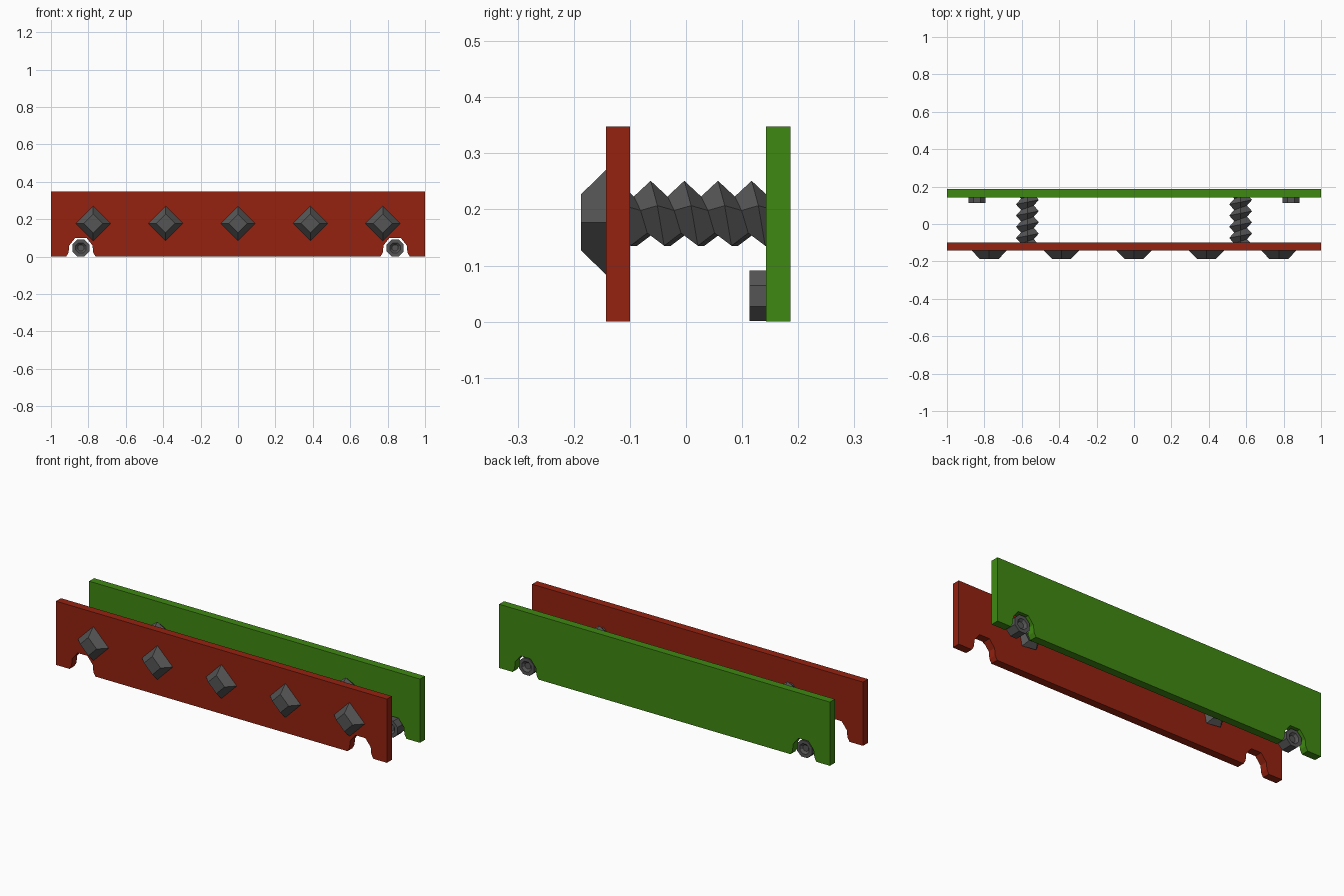
import bpy, bmesh, math
from mathutils import Vector

if "Cube" in bpy.data.objects:
    bpy.data.objects.remove(bpy.data.objects["Cube"])


def material(name, rgb):
    m = bpy.data.materials.new(name)
    m.diffuse_color = (*rgb, 1)
    m.use_nodes = True
    m.node_tree.nodes["Principled BSDF"].inputs["Base Color"].default_value = m.diffuse_color
    return m


RED = material("red", (0.30, 0.016, 0.005))
GREEN = material("green", (0.05, 0.25, 0.006))
METAL = material("dark metal", (0.09, 0.09, 0.09))


def finish(bm, name, mat):
    bmesh.ops.recalc_face_normals(bm, faces=bm.faces)
    me = bpy.data.meshes.new(name)
    bm.to_mesh(me)
    bm.free()
    me.materials.append(mat)
    ob = bpy.data.objects.new(name, me)
    bpy.context.collection.objects.link(ob)
    return ob


def loft(name, rings, mat):
    """Bridge a list of closed rings and cap both ends."""
    bm = bmesh.new()
    vs = [[bm.verts.new(p) for p in r] for r in rings]
    n = len(vs[0])
    for a, b in zip(vs, vs[1:]):
        for i in range(n):
            bm.faces.new((a[i], a[(i + 1) % n], b[(i + 1) % n], b[i]))
    bm.faces.new(vs[0])
    bm.faces.new(vs[-1])
    return finish(bm, name, mat)


def ring(x, y, z, r, n, turn=0.0):
    return [(x + r * math.cos(turn + math.tau * i / n), y,
             z + r * math.sin(turn + math.tau * i / n)) for i in range(n)]


# Side plates with an arch near each bottom corner
WX, WZ = 0.84, 0.046
arch = [(-0.078, 0), (-0.066, 0.022), (-0.062, 0.06), (-0.03, 0.1),
        (0.03, 0.1), (0.062, 0.06), (0.066, 0.022), (0.078, 0)]
outline = [(-1, 0)] + [(s * WX + x, z) for s in (-1, 1) for x, z in arch]
outline += [(1, 0), (1, 0.348), (-1, 0.348)]
for name, y0, y1, mat in (("front_plate", -0.143, -0.1, RED),
                          ("back_plate", 0.143, 0.186, GREEN)):
    loft(name, [[(x, y, z) for x, z in outline] for y in (y0, y1)], mat)

# Diamond studs along the front
for i in range(-2, 3):
    x = i * 0.387
    loft("stud", [ring(x, -0.142, 0.177, 0.094, 4), ring(x, -0.187, 0.177, 0.05, 4)], METAL)

# Octagonal rollers in the back arches, with dished ends
for s in (-1, 1):
    prof = [(0.125, 0.018), (0.113, 0.03), (0.113, 0.049),
            (0.178, 0.049), (0.178, 0.03), (0.166, 0.018)]
    loft("roller", [ring(s * WX, y, WZ, r, 8, math.pi / 8) for y, r in prof], METAL)


# Five-sided threaded rods joining the plates
def rod(cx, cz=0.187, pitch=0.06, sides=5):
    bm = bmesh.new()
    count = 16
    cols = []
    for k in range(sides):
        a = math.tau * k / sides
        col = []
        for j in range(count + 1):
            r = 0.064 if j % 2 == 0 else 0.036
            y = -0.243 + pitch * (j / 2 + k / sides)
            col.append(bm.verts.new((cx + r * math.sin(a), y, cz + r * math.cos(a))))
        cols.append(col)
    for k in range(sides):
        shift = 2 if k == sides - 1 else 0  # seam climbs one full pitch
        a, b = cols[k], cols[(k + 1) % sides]
        for j in range(count - shift):
            bm.faces.new((a[j], a[j + 1], b[j + 1 + shift], b[j + shift]))
    # trim the ends inside the plates
    for y, d in ((-0.115, -1), (0.16, 1)):
        bmesh.ops.bisect_plane(bm, geom=bm.verts[:] + bm.edges[:] + bm.faces[:],
                               plane_co=Vector((0, y, 0)), plane_no=Vector((0, d, 0)),
                               clear_outer=True)
    finish(bm, "threaded_rod", METAL)


for s in (-1, 1):
    rod(s * 0.57)
